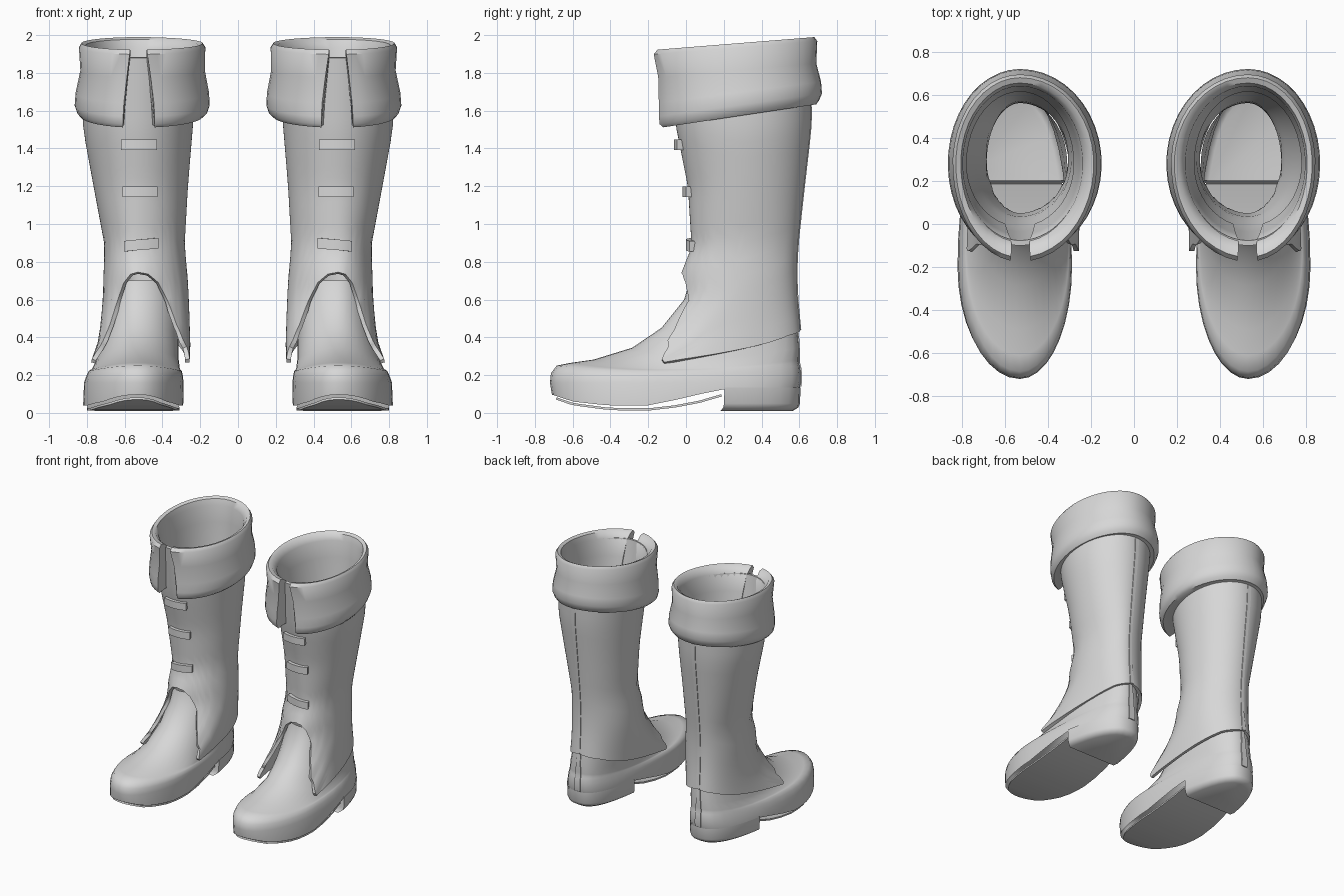
import bpy, bmesh, math
from mathutils import Vector

if "Cube" in bpy.data.objects:
    bpy.data.objects.remove(bpy.data.objects["Cube"])

AXIS = 0.53          # x of the boot's centre line
leather = bpy.data.materials.new("grey_leather")
leather.diffuse_color = (0.68, 0.68, 0.68, 1)
leather.use_nodes = True
leather.node_tree.nodes["Principled BSDF"].inputs["Base Color"].default_value = leather.diffuse_color


def lerp(table, t):
    """Read a table of (key, value, value...) rows at key t."""
    if t <= table[0][0]:
        return table[0][1:]
    for a, b in zip(table, table[1:]):
        if t <= b[0]:
            f = (t - a[0]) / (b[0] - a[0])
            return [p + (q - p) * f for p, q in zip(a[1:], b[1:])]
    return table[-1][1:]


def point(dims, deg, z, grow=0.0):
    """Point on an egg outline; 0 degrees is the front, 90 the outer side."""
    xin, xout, yf, yb, ym = dims
    s, c = math.sin(math.radians(deg)), math.cos(math.radians(deg))
    if c < 0:        # fuller heel on the low outlines
        s = math.copysign(abs(s) ** min(1, max(.8, .8 + .8 * ym)), s)
    x = AXIS + s * ((xout - AXIS if s > 0 else AXIS - xin) + grow)
    y = ym - c * ((ym - yf if c > 0 else yb - ym) + grow)
    return Vector((x, y, z))


def loft(name, rows, closed=True, cap_first=False, cap_last=False, thick=0, angle=40):
    """Skin rows of points, then thicken inward and mirror to the other boot."""
    bm = bmesh.new()
    vs = [[bm.verts.new(p) for p in r] for r in rows]
    n = len(rows[0])
    for a, b in zip(vs, vs[1:]):
        for i in range(n if closed else n - 1):
            j = (i + 1) % n
            bm.faces.new((a[i], a[j], b[j], b[i]))
    if cap_first:
        bm.faces.new(vs[0])
    if cap_last:
        bm.faces.new(vs[-1])
    bmesh.ops.recalc_face_normals(bm, faces=bm.faces[:])
    me = bpy.data.meshes.new(name)
    bm.to_mesh(me)
    bm.free()
    me.materials.append(leather)
    ob = bpy.data.objects.new(name, me)
    bpy.context.collection.objects.link(ob)
    bpy.ops.object.select_all(action='DESELECT')
    ob.select_set(True)
    bpy.context.view_layer.objects.active = ob
    if thick:
        m = ob.modifiers.new("thickness", 'SOLIDIFY')
        m.thickness, m.offset = thick, -1
        bpy.ops.object.modifier_apply(modifier=m.name)
    m = ob.modifiers.new("pair", 'MIRROR')
    m.use_mirror_merge = False
    bpy.ops.object.modifier_apply(modifier=m.name)
    bpy.ops.object.shade_smooth_by_angle(angle=math.radians(angle))
    return ob


# Outlines by height: z, inner x, outer x, front y, back y, y of widest point
FOOT = [(0.10, .29, .82, -.71, .60, -.20), (0.16, .288, .815, -.72, .61, -.20),
        (0.21, .292, .802, -.715, .61, -.20), (0.25, .298, .79, -.685, .605, -.18),
        (0.265, .303, .782, -.61, .60, -.14), (0.282, .308, .772, -.49, .60, -.10),
        (0.345, .315, .745, -.285, .60, .05), (0.45, .315, .71, -.13, .59, .15),
        (0.60, .31, .69, -.01, .575, .25), (0.70, .31, .69, .02, .57, .28)]
SAG = [(.16, 0), (.21, .012), (.25, .028), (.265, .038), (.282, .048), (.345, .055),
       (.45, .03), (.60, 0)]
SHAFT = [(0.25, .258, .78, -.62, .62, -.12), (0.285, .255, .775, -.52, .62, -.08),
         (0.35, .252, .747, -.335, .615, .05), (0.45, .255, .73, -.175, .605, .15),
         (0.60, .26, .715, -.035, .59, .25), (0.74, .268, .712, -.025, .585, .28),
         (0.88, .283, .705, .03, .59, .30), (1.20, .265, .765, .01, .625, .31),
         (1.50, .24, .82, -.05, .66, .31), (1.88, .21, .825, -.10, .67, .30)]
HEM = [(0, .745), (12, .735), (24, .69), (36, .59), (48, .47), (60, .385),
       (88, .268), (120, .345), (150, .41), (180, .44)]
FOOT_EDGE = [(-.72, .10), (-.6, .06), (-.4, .038), (-.2, .04), (0, .08), (.17, .125), (.7, .125)]
SOLE_Z = [(-.7, .075), (-.6, .04), (-.4, .014), (-.2, .012), (0, .035), (.1, .06), (.2, .09)]

# Foot: domed toe and instep, with a sprung lower edge
ring = [i * 10 for i in range(36)]
rows = []
for k, r in enumerate(FOOT):
    row = [point(r[1:], d, r[0]) for d in ring]
    for p, d in zip(row, ring):
        if k == 0:
            p.z = lerp(FOOT_EDGE, p.y)[0]
        else:
            p.z -= lerp(SAG, r[0])[0] * math.sin(math.radians(d)) ** 2
    rows.append(row)
loft("foot", rows, angle=50)

# Sole: thin curved sheet under the forefoot
base = FOOT[0][1:]
start = math.degrees(math.acos(-(0.2 - base[4]) / (base[3] - base[4])))
rows = []
for k in range(13):
    d = 4 + (start - 4) * k / 12
    a, b = point(base, -d, 0, -.02), point(base, d, 0, -.02)
    row = [a.lerp(b, i / 6) for i in range(7)]
    for p in row:
        p.z = lerp(SOLE_Z, p.y)[0]
    rows.append(row)
loft("sole", rows, closed=False, thick=.012)

# Heel block, flat at the front
arc = [start + (360 - 2 * start) * i / 16 for i in range(17)]
rows = [[point(base, d, z, g) for d in arc]
        for z, g in ((.135, .006), (.05, .004), (.028, -.006), (.01, -.035))]
loft("heel", rows, cap_last=True)

# Shaft: leg tube with an arched opening over the instep
ring = [i * 4 for i in range(90)]
rows = []
for k in range(19):
    row = []
    for d in ring:
        low = lerp(HEM, min(d, 360 - d))[0]
        z = low + (1.88 - low) * k / 18
        row.append(point(lerp(SHAFT, z), d, z))
    rows.append(row)
loft("shaft", rows, thick=.024)

# Folded cuff: profile swept round the leg, open at the front
# z, inner x, outer x, front y, back y, gap half angle, slope of z along y
CUFF = [(1.53, .28, .778, -.01, .615, 16, .1), (1.75, .252, .79, -.05, .635, 12, .1),
        (1.88, .238, .795, -.075, .64, 9, .1), (1.925, .212, .805, -.12, .655, 8, .1),
        (1.935, .187, .828, -.155, .68, 8, .1), (1.912, .172, .843, -.175, .695, 8, .1),
        (1.79, .175, .835, -.155, .69, 11, .11), (1.66, .153, .86, -.155, .715, 13, .13),
        (1.59, .150, .865, -.155, .72, 13.5, .14), (1.55, .163, .852, -.153, .705, 14, .15),
        (1.53, .185, .835, -.135, .69, 15, .15), (1.532, .222, .815, -.085, .668, 16, .15)]
rows = []
for k in range(41):
    row = []
    for z, xin, xout, yf, yb, gap, slope in CUFF:
        d = gap + (360 - 2 * gap) * k / 40
        p = point((xin, xout, yf, yb, .28), d, z)
        p.z += slope * p.y * (.8 if z > 1.7 else 1)
        row.append(p)
    rows.append(row)
loft("cuff", rows, cap_first=True, cap_last=True, angle=45)

# Three strap bars across the front of the shaft
for n, (z, half, tilt) in enumerate(((1.42, 18, 0), (1.17, 19.5, 0), (.89, 22, .008))):
    rows = []
    for k in range(9):
        d = -half + 2 * half * k / 8 - 1
        c = z - tilt * (k - 4) / 4
        rows.append([point(lerp(SHAFT, z), d, c + h, g) for h, g in
                     ((-.028, -.01), (-.028, .03), (.028, .03), (.028, -.01))])
    loft(f"strap_{n + 1}", rows, cap_first=True, cap_last=True, angle=30)

# Back seam strips on the shaft and the heel counter
for name, table, lo, hi in (("shaft_seam", SHAFT, .44, 1.62), ("counter_seam", FOOT, .14, .44)):
    rows = []
    for k in range(13):
        z = lo + (hi - lo) * k / 12
        rows.append([point(lerp(table, z), d, z, g) for d, g in
                     ((177, -.002), (177, .005), (183, .005), (183, -.002))])
    loft(name, rows, cap_first=True, cap_last=True, angle=30)
